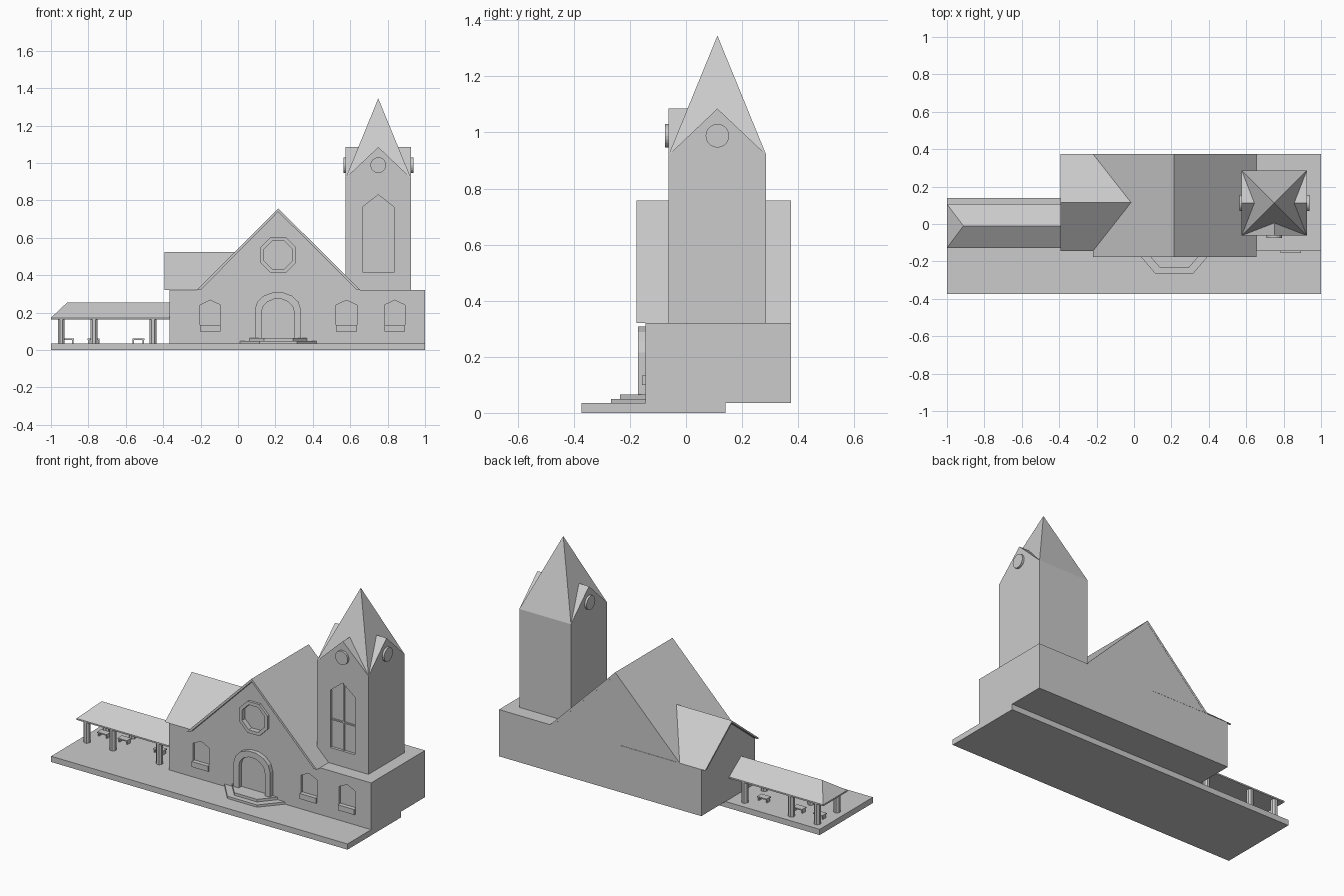
import bpy, bmesh, math
from mathutils import Vector

if "Cube" in bpy.data.objects:
    bpy.data.objects.remove(bpy.data.objects["Cube"])

grey = bpy.data.materials.new("stone grey")
grey.diffuse_color = (0.6, 0.6, 0.6, 1)
grey.use_nodes = True
grey.node_tree.nodes["Principled BSDF"].inputs["Base Color"].default_value = grey.diffuse_color


def finish(name, bm):
    bmesh.ops.recalc_face_normals(bm, faces=bm.faces)
    me = bpy.data.meshes.new(name)
    bm.to_mesh(me)
    bm.free()
    me.materials.append(grey)
    ob = bpy.data.objects.new(name, me)
    bpy.context.collection.objects.link(ob)
    return ob


def prism(name, pts, axis, a, b):
    """Extrude a 2D outline along an axis from a to b."""
    place = {'x': lambda p, t: (t, p[0], p[1]),
             'y': lambda p, t: (p[0], t, p[1]),
             'z': lambda p, t: (p[0], p[1], t)}[axis]
    bm = bmesh.new()
    f = bm.faces.new([bm.verts.new(place(p, a)) for p in pts])
    r = bmesh.ops.extrude_face_region(bm, geom=[f])
    d = Vector(place((0, 0), b - a))
    bmesh.ops.translate(bm, vec=d, verts=[v for v in r['geom'] if isinstance(v, bmesh.types.BMVert)])
    return finish(name, bm)


def box(name, x0, x1, y0, y1, z0, z1):
    return prism(name, [(x0, y0), (x1, y0), (x1, y1), (x0, y1)], 'z', z0, z1)


def hull(name, pts):
    bm = bmesh.new()
    for p in pts:
        bm.verts.new(p)
    bmesh.ops.convex_hull(bm, input=bm.verts[:])
    bmesh.ops.dissolve_limit(bm, angle_limit=0.01, verts=bm.verts[:], edges=bm.edges[:])
    return finish(name, bm)


def ngon(cx, cz, r, n, turn=0.0):
    return [(cx + r * math.cos(turn + 2 * math.pi * i / n),
             cz + r * math.sin(turn + 2 * math.pi * i / n)) for i in range(n)]


def pointed(cx, w, z0, shoulder, apex):
    return [(cx - w, z0), (cx + w, z0), (cx + w, shoulder), (cx, apex), (cx - w, shoulder)]


def arch(cx, w, z0, spring, top, n=7):
    curve = [(cx + w * math.cos(math.pi * i / n),
              spring + (top - spring) * math.sin(math.pi * i / n)) for i in range(n + 1)]
    return [(cx - w, z0), (cx + w, z0)] + curve


def cut(ob, cutter):
    m = ob.modifiers.new("cut", 'BOOLEAN')
    m.operation, m.solver, m.object = 'DIFFERENCE', 'EXACT', cutter
    dg = bpy.context.evaluated_depsgraph_get()
    me = bpy.data.meshes.new_from_object(ob.evaluated_get(dg))
    ob.modifiers.clear()
    ob.data = me
    bpy.data.objects.remove(cutter)


# Terrace
box("terrace", -1, 1, -0.373, 0.14, 0, 0.035)

# Main hall with front gable
hall = prism("hall", [(-.365, .035), (1, .035), (1, .32), (.645, .32), (.215, .748),
                      (-.21, .32), (-.365, .32)], 'y', -.145, .374)
prism("hall_roof", [(-.22, .32), (.215, .757), (.655, .32), (.635, .32), (.215, .739), (-.2, .32)],
      'y', -.177, .375)

# Side wing gable and its roof
prism("wing_gable", [(-.143, .315), (.373, .315), (.115, .52)], 'x', -.365, .18)
prism("wing_roof", [(-.145, .32), (.115, .525), (.375, .32), (.36, .32), (.115, .512), (-.13, .32)],
      'x', -.392, .18)

# Lower windows: recess and projecting sill
for i, cx in enumerate((-.148, .58, .838)):
    cut(hall, prism("cutter", pointed(cx, .055, .11, .24, .266), 'y', -.2, -.13))
    box(f"window_sill_{i}", cx - .055, cx + .055, -.156, -.13, .1, .133)

# Octagonal window with frame
t = math.pi / 8
cut(hall, prism("cutter", ngon(.215, .508, .076 / math.cos(t), 8, t), 'y', -.2, -.13))
frame = prism("octagon_frame", ngon(.215, .508, .096 / math.cos(t), 8, t), 'y', -.16, -.144)
cut(frame, prism("cutter", ngon(.215, .508, .076 / math.cos(t), 8, t), 'y', -.2, -.1))

# Arched doorway
door = prism("door_frame", arch(.213, .123, .06, .215, .31), 'y', -.171, -.144)
cut(door, prism("cutter", arch(.213, .088, .03, .2, .274), 'y', -.2, -.1))

# Entrance steps
prism("lower_step", [(.01, -.144), (.115, -.267), (.315, -.267), (.42, -.144)], 'z', .034, .049)
prism("upper_step", [(.06, -.144), (.14, -.235), (.293, -.235), (.37, -.144)], 'z', .048, .065)

# Tower shaft with window
TX, TY, H = .75, .112, .174
tower = box("tower", TX - H, TX + H, TY - H, TY + H, .31, .92)
cut(tower, prism("cutter", pointed(TX, .083, .415, .765, .83), 'y', -.1, -.045))
box("window_mullion", TX - .004, TX + .004, -.053, -.04, .415, .825)
box("window_transom", TX - .083, TX + .083, -.053, -.04, .581, .589)

# Spire with three small gables and round clock plates
corners = [(TX + sx * H, TY + sy * H, .92) for sx in (-1, 1) for sy in (-1, 1)]
hull("spire", corners + [(TX, TY, 1.345)])
inner = H * (1.345 - 1.085) / .425
for side, dx, dy in (("front", 0, -1), ("right", 1, 0), ("left", -1, 0)):
    c = Vector((TX, TY, 0))
    d, s = Vector((dx, dy, 0)), Vector((-dy, dx, 0))
    up = Vector((0, 0, 1))
    hull(f"{side}_tower_gable", [c + d * H + s * H + up * .92, c + d * H - s * H + up * .92,
                                 c + d * H + up * 1.085, c + d * inner + up * 1.085])
    if dx:
        prism(f"{side}_round_plate", ngon(TY, .988, .042, 20), 'x', TX + dx * (H - .005), TX + dx * (H + .013))
    else:
        prism(f"{side}_round_plate", ngon(TX, .988, .042, 20), 'y', TY - H + .005, TY - H - .013)

# Porch roof, hipped at the far end
hull("porch_roof", [(x, y, z) for x in (-1, -.36) for y in (-.128, .106) for z in (.163, .172)]
     + [(-.912, -.01, .255), (-.36, -.01, .255)])

# Porch posts and benches
for i, x in enumerate((-.945, -.77, -.455)):
    for row, y in (("front", -.105), ("back", .083)):
        prism(f"{row}_post_{i}", ngon(x, y, .02, 8, t), 'z', .03, .168)
for i, x in enumerate((-.91, -.772, -.533)):
    box(f"bench_seat_{i}", x - .032, x + .032, -.012, .03, .054, .061)
    for k, s in enumerate((-1, 1)):
        box(f"bench_leg_{i}_{k}", x + s * .027 - .004, x + s * .027 + .004, -.006, .024, .034, .055)
